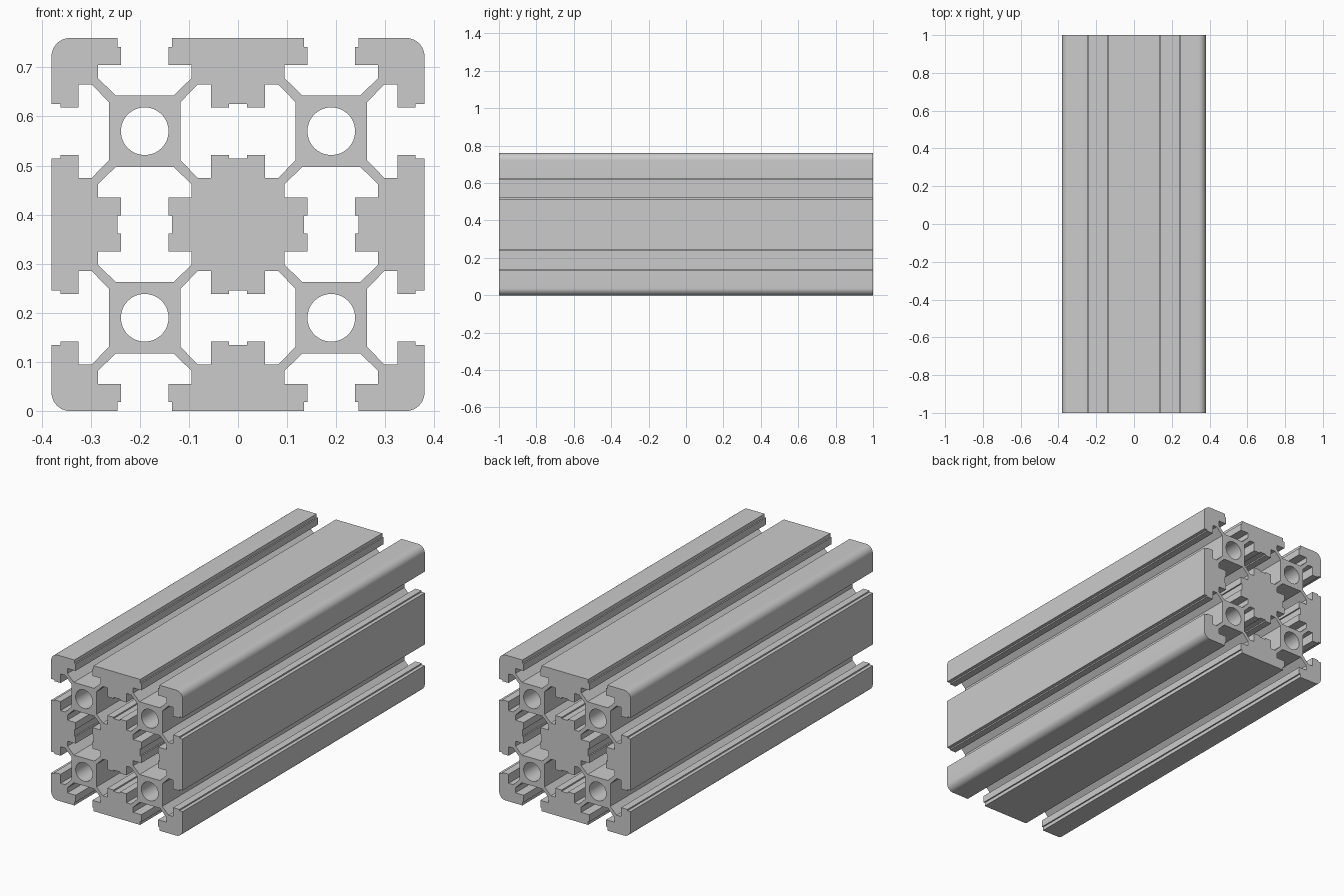
import bpy
import bmesh
from math import cos, sin, pi
from mathutils import Matrix

HALF = 0.38        # half the width of the bar
CELL = HALF / 2    # offset of each cell centre
LENGTH = 2.0
CORNER = 0.038
BORE = 0.0485

# Half of one T-slot: (distance from slot centreline, depth from cell face)
SLOT = [(0.0555, 0), (0.0555, 0.0185), (0.0485, 0.0185), (0.0485, 0.055),
        (0.0955, 0.055), (0.0955, 0.0815), (0.059, 0.1175)]

old = bpy.data.objects.get("Cube")
if old:
    bpy.data.objects.remove(old, do_unlink=True)


def turn(points, quarters):
    """Rotate 2D points by quarter turns about the origin."""
    for _ in range(quarters):
        points = [(-y, x) for x, y in points]
    return points


def arc(cx, cy, r, start, end, steps):
    angles = [start + (end - start) * i / steps for i in range(steps + 1)]
    return [(cx + r * cos(a), cy + r * sin(a)) for a in angles]


def slot(centre, profile):
    """Slot cut upwards from y = 0, walked from left to right."""
    left = [(centre - w, d) for w, d in profile]
    right = [(centre + w, d) for w, d in reversed(profile)]
    return left + right


# Outer contour: two open slots and a rounded corner on every side
side = [(x, y - HALF) for c in (-CELL, CELL) for x, y in slot(c, SLOT)]
side += arc(HALF - CORNER, CORNER - HALF, CORNER, -pi / 2, 0, 12)
contours = [[p for k in range(4) for p in turn(side, k)]]

# Enclosed double slots between neighbouring cells
half_void = slot(0, SLOT[1:])
void = [(x, y) for x, y in half_void + turn(half_void, 2)]
void = [(x - CELL, y) for x, y in void]
contours += [turn(void, k) for k in range(4)]

# Round bore through each cell core
bore = arc(CELL, CELL, BORE, 0, 2 * pi, 64)[:-1]
contours += [turn(bore, k) for k in range(4)]

# Filled flat curve, extruded along the length
curve = bpy.data.curves.new("bar_profile", 'CURVE')
curve.dimensions = '2D'
curve.fill_mode = 'BOTH'
curve.extrude = LENGTH / 2
for points in contours:
    spline = curve.splines.new('POLY')
    spline.points.add(len(points) - 1)
    for target, (x, y) in zip(spline.points, points):
        target.co = (x, y, 0, 1)
    spline.use_cyclic_u = True

profile = bpy.data.objects.new("bar_profile", curve)
bpy.context.collection.objects.link(profile)
bpy.context.view_layer.update()
evaluated = profile.evaluated_get(bpy.context.evaluated_depsgraph_get())
mesh = bpy.data.meshes.new_from_object(evaluated)
bpy.data.objects.remove(profile, do_unlink=True)

# Weld the caps to the walls and lay the bar along y, standing on the floor
bm = bmesh.new()
bm.from_mesh(mesh)
bmesh.ops.remove_doubles(bm, verts=bm.verts, dist=0.0001)
bmesh.ops.transform(bm, verts=bm.verts, matrix=Matrix.Translation((0, 0, HALF))
                    @ Matrix.Rotation(pi / 2, 4, 'X'))
bmesh.ops.recalc_face_normals(bm, faces=bm.faces)
bm.to_mesh(mesh)
bm.free()

bar = bpy.data.objects.new("slotted_bar", mesh)
mesh.name = "slotted_bar"
bpy.context.collection.objects.link(bar)

# Plain grey metal
grey = bpy.data.materials.new("aluminium_grey")
grey.use_nodes = True
colour = (0.6, 0.6, 0.6, 1)
grey.diffuse_color = colour
grey.node_tree.nodes["Principled BSDF"].inputs["Base Color"].default_value = colour
mesh.materials.clear()
mesh.materials.append(grey)

bpy.ops.object.select_all(action='DESELECT')
bar.select_set(True)
bpy.context.view_layer.objects.active = bar
bpy.ops.object.shade_smooth_by_angle(angle=pi / 6)
